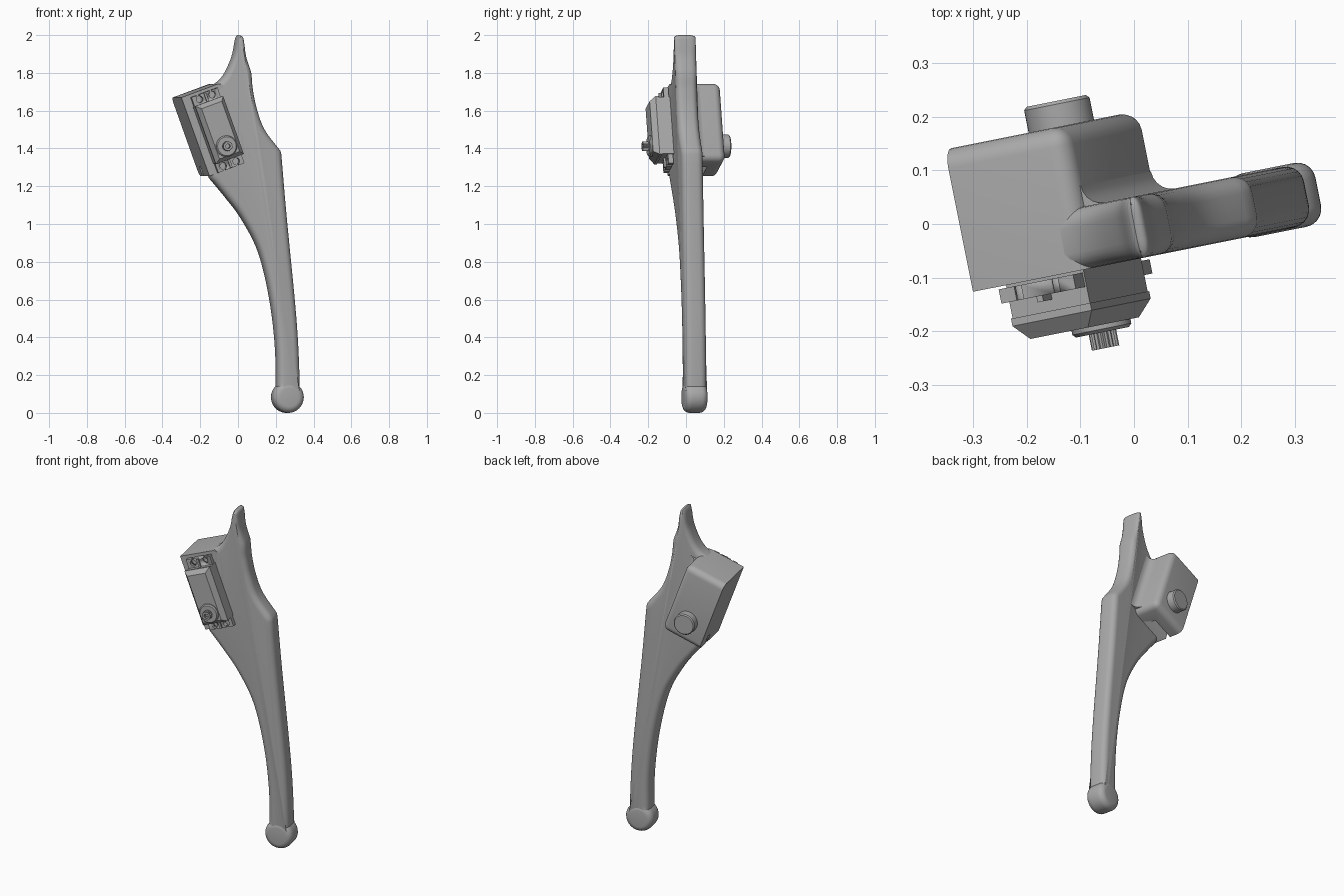
import bpy, bmesh, math
from mathutils import Matrix, Vector

cube = bpy.data.objects.get("Cube")
if cube:
    bpy.data.objects.remove(cube, do_unlink=True)

grey = bpy.data.materials.new("plain grey")
grey.use_nodes = True
GREY = (0.4, 0.4, 0.4, 1)
grey.diffuse_color = GREY
grey.node_tree.nodes["Principled BSDF"].inputs["Base Color"].default_value = GREY

# Leg frame is turned about z; servo frame is also tilted, centred on the shaft
LEG = Matrix.Rotation(math.radians(11.3), 4, 'Z')
SERVO = LEG @ Matrix.Translation((-0.097, 0, 1.412)) @ Matrix.Rotation(math.radians(-20), 4, 'Y')
FRONT, BACK = -0.065, 0.05


def finish(name, bm, frame):
    bmesh.ops.recalc_face_normals(bm, faces=bm.faces)
    mesh = bpy.data.meshes.new(name)
    bm.to_mesh(mesh)
    bm.free()
    mesh.materials.append(grey)
    ob = bpy.data.objects.new(name, mesh)
    bpy.context.collection.objects.link(ob)
    ob.matrix_world = frame
    bpy.ops.object.select_all(action='DESELECT')
    bpy.context.view_layer.objects.active = ob
    ob.select_set(True)
    bpy.ops.object.shade_smooth_by_angle(angle=math.radians(35))
    return ob


def box_bm(x, y, z):
    bm = bmesh.new()
    bmesh.ops.create_cube(bm, size=1)
    for v in bm.verts:
        for i, (lo, hi) in enumerate((x, y, z)):
            v.co[i] = lo if v.co[i] < 0 else hi
    return bm


def bevel(bm, edges, width, segments=5):
    bmesh.ops.bevel(bm, geom=edges, offset=width, segments=segments, profile=0.5, affect='EDGES')


def loft(rings):
    bm = bmesh.new()
    loops = [[bm.verts.new(p) for p in ring] for ring in rings]
    for a, b in zip(loops, loops[1:]):
        for i in range(len(a)):
            j = (i + 1) % len(a)
            bm.faces.new((a[i], a[j], b[j], b[i]))
    bm.faces.new(loops[0])
    bm.faces.new(loops[-1])
    return bm


def lathe(name, profile, frame, sides=40):
    """Round part about the front-back axis, from (radius, y) pairs."""
    rings = [[(r * math.cos(2 * math.pi * i / sides), y, r * math.sin(2 * math.pi * i / sides))
              for i in range(sides)] for r, y in profile]
    return finish(name, loft(rings), frame)


def cut(ob, bm, frame):
    cutter = finish(ob.name + "_cutter", bm, frame)
    cutter.hide_render = True
    mod = ob.modifiers.new("cut", 'BOOLEAN')
    mod.operation, mod.solver, mod.object = 'DIFFERENCE', 'EXACT', cutter
    bpy.context.view_layer.objects.active = ob
    bpy.ops.object.modifier_apply(modifier=mod.name)
    bpy.data.objects.remove(cutter, do_unlink=True)


def smooth_run(points, steps=6):
    p = [Vector(q) for q in points]
    p = [2 * p[0] - p[1]] + p + [2 * p[-1] - p[-2]]
    out = []
    for a, b, c, d in zip(p, p[1:], p[2:], p[3:]):
        for k in range(steps):
            t = k / steps
            out.append(0.5 * (2 * b + (c - a) * t + (2 * a - 5 * b + 4 * c - d) * t * t
                              + (3 * b - a - 3 * c + d) * t ** 3))
    return out + [p[-2]]


# Leg plate: smooth runs joined at the sharp corners
runs = [
    [(0.0, 2.0), (0.019, 1.99), (0.027, 1.95), (0.037, 1.885), (0.064, 1.805)],
    [(0.068, 1.77), (0.074, 1.71), (0.095, 1.61), (0.137, 1.5), (0.222, 1.388)],
    [(0.227, 1.37), (0.255, 1.05), (0.295, 0.65), (0.315, 0.415), (0.325, 0.2), (0.325, 0.08)],
    [(0.205, 0.08), (0.203, 0.335), (0.172, 0.6), (0.111, 0.85), (0.02, 1.025),
     (-0.067, 1.14), (-0.155, 1.244)],
    [(-0.165, 1.28), (-0.3, 1.665)],
    [(-0.24, 1.692), (-0.135, 1.737), (-0.077, 1.79), (-0.032, 1.885), (-0.014, 1.97), (-0.006, 1.995)],
]
outline = [q for run in runs for q in smooth_run(run)]
count = len(outline)


def inset(i, amount):
    side = (outline[(i + 1) % count] - outline[i - 1]).normalized()
    z = outline[i].y
    limit = 0.034 - 0.02 * min(1, max(0, (z - 1.75) / 0.2))
    return outline[i] + Vector((side.y, -side.x)) * limit * amount


rings = []
R = 0.034
arc = [math.pi / 2 * k / 5 for k in range(6)]
levels = [(1 - math.sin(a), FRONT + R * (1 - math.cos(a))) for a in arc]
levels += [(1 - math.sin(a), BACK - R * (1 - math.cos(a))) for a in reversed(arc)]
for amount, y in levels:
    rings.append([(q.x, y, q.y) for q in (inset(i, amount) for i in range(count))])
finish("leg_plate", loft(rings), LEG)

# Rounded foot at the lower end
foot = [(0.083 - R + R * math.sin(a), FRONT - 0.003 + R * (1 - math.cos(a))) for a in arc]
foot += [(r, FRONT + BACK - y) for r, y in reversed(foot)]
lathe("foot", foot, LEG @ Matrix.Translation((0.265, 0, 0.083)))

# Servo housing, rounded except on its outer side
bm = box_bm((-0.12, 0.12), (FRONT, 0.205), (-0.125, 0.318))
round_edges = []
for e in bm.edges:
    mid = (e.verts[0].co + e.verts[1].co) / 2
    if mid.x > -0.11 and mid.y > 0.06 and (mid.y > 0.2 or mid.x > 0.11):
        round_edges.append(e)
bevel(bm, round_edges, 0.036)
housing = finish("servo_housing", bm, SERVO)
cut(housing, box_bm((-0.2, 0.02), (0.09, 0.12), (-0.2, -0.07)), SERVO)

# Concave fillet between the housing and the plate
r = 0.04
section = [(0.11, 0.04), (0.12 + r, 0.04)]
section += [(0.12 + r - r * math.sin(a), BACK + r - r * math.cos(a)) for a in arc] + [(0.11, BACK + r)]
finish("housing_fillet", loft([[(x, y, z) for x, y in section] for z in (-0.1, 0.29)]), SERVO)

# Pivot boss on the back of the housing
lathe("pivot_boss", [(0.062, 0.19), (0.062, 0.247), (0.056, 0.253)], SERVO)

# Servo case with a chamfered lid
bm = box_bm((-0.078, 0.078), (-0.14, 0), (-0.07, 0.25))
finish("servo_case", bm, SERVO)


def slab(shrink, y):
    x, low, high = 0.08 - shrink, -0.073 + shrink, 0.254 - shrink
    return [(-x, y, low), (x, y, low), (x, y, high), (-x, y, high)]


finish("servo_lid", loft([slab(0, -0.128), slab(0, -0.142), slab(0.022, -0.172)]), SERVO)

# Mounting flange with open screw holes
flange = finish("servo_flange", box_bm((-0.075, 0.075), (-0.097, -0.07), (-0.123, 0.302)), SERVO)
for x in (-0.037, 0.037):
    for z, edge in ((-0.098, -0.14), (0.277, 0.32)):
        hole = bmesh.new()
        bmesh.ops.create_cone(hole, cap_ends=True, segments=20, radius1=0.018, radius2=0.018, depth=0.1,
                              matrix=Matrix.Translation((x, -0.08, z)) @ Matrix.Rotation(math.pi / 2, 4, 'X'))
        cut(flange, hole, SERVO)
        cut(flange, box_bm((x - 0.007, x + 0.007), (-0.13, -0.03), sorted((z, edge))), SERVO)

# Stiffening ribs between the holes
for name, z in (("lower", (-0.12, -0.07)), ("upper", (0.25, 0.298))):
    finish(name + "_flange_rib", box_bm((-0.006, 0.006), (-0.108, -0.09), z), SERVO)

# Output collar and splined hollow shaft
lathe("shaft_collar", [(0.056, -0.16), (0.056, -0.18), (0.05, -0.186)], SERVO)
teeth = 40
rings = []
for scale, y in ((1, -0.18), (1, -0.216), (0.5, -0.216), (0.5, -0.195)):
    rings.append([((0.026 - 0.003 * (i % 2)) * scale * math.cos(2 * math.pi * i / teeth), y,
                   (0.026 - 0.003 * (i % 2)) * scale * math.sin(2 * math.pi * i / teeth))
                  for i in range(teeth)])
finish("output_shaft", loft(rings), SERVO)
